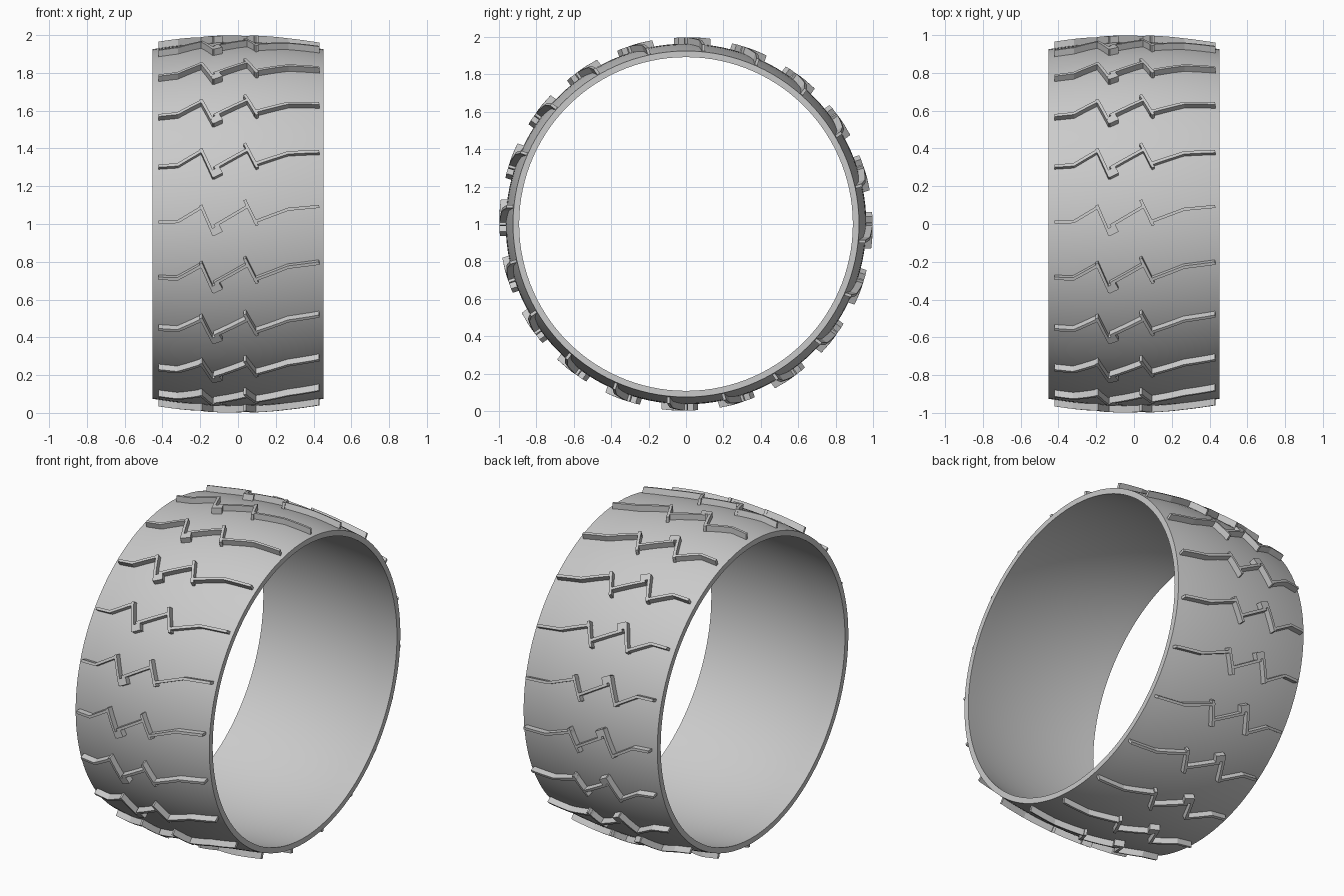
import bpy, bmesh, math
from mathutils import Vector

cube = bpy.data.objects.get("Cube")
if cube:
    bpy.data.objects.remove(cube, do_unlink=True)

HALF, WALL, CROWN, DROP, LUG = 0.453, 0.033, 0.964, 0.039, 0.035
COUNT = 20

rubber = bpy.data.materials.new("grey rubber")
rubber.use_nodes = True
colour = (0.59, 0.59, 0.59, 1)
rubber.diffuse_color = colour
rubber.node_tree.nodes["Principled BSDF"].inputs["Base Color"].default_value = colour


def crown(x):
    """Outer radius of the carcass at width x."""
    return CROWN - DROP * (x / HALF) ** 2


def finish(name, bm, smooth):
    bmesh.ops.recalc_face_normals(bm, faces=bm.faces)
    mesh = bpy.data.meshes.new(name)
    bm.to_mesh(mesh)
    bm.free()
    mesh.materials.append(rubber)
    obj = bpy.data.objects.new(name, mesh)
    bpy.context.scene.collection.objects.link(obj)
    bpy.context.view_layer.objects.active = obj
    obj.select_set(True)
    if smooth:
        bpy.ops.object.shade_smooth_by_angle(angle=math.radians(30))
    obj.select_set(False)
    return obj


# Carcass: crowned band of even wall thickness, turned about the x axis
def carcass(steps=16, sides=120):
    bm = bmesh.new()
    xs = [HALF * (2 * i / steps - 1) for i in range(steps + 1)]
    profile = [(x, crown(x)) for x in xs] + [(x, crown(x) - WALL) for x in reversed(xs)]
    rings = []
    for s in range(sides):
        a = 2 * math.pi * s / sides
        rings.append([bm.verts.new((x, -r * math.cos(a), 1 + r * math.sin(a)))
                      for x, r in profile])
    n = len(profile)
    for s in range(sides):
        a, b = rings[s], rings[(s + 1) % sides]
        for i in range(n):
            j = (i + 1) % n
            bm.faces.new((a[i], a[j], b[j], b[i]))
    finish("tyre_carcass", bm, True)


# Tread bars: mitred strips (width across, height around) following the crown
BARS = [
    (0.016, [(-0.42, 0.010), (-0.32, 0.012), (-0.19, 0.090)]),
    (0.016, [(-0.197, 0.100), (-0.128, -0.060)]),
    (0.040, [(-0.137, -0.046), (-0.090, -0.022)]),
    (0.016, [(-0.125, -0.010), (0.045, 0.090)]),
    (0.016, [(0.035, 0.128), (0.102, -0.008)]),
    (0.016, [(0.083, 0.010), (0.265, 0.078), (0.43, 0.093)]),
]


def strip_sections(points, width, pieces=4):
    pts = [Vector(p) for p in points]
    path = [a.lerp(b, k / pieces) for a, b in zip(pts, pts[1:]) for k in range(pieces)]
    path.append(pts[-1])
    for i, p in enumerate(path):
        d = (path[min(i + 1, len(path) - 1)] - path[max(i - 1, 0)]).normalized()
        side = Vector((-d.y, d.x)) * width / 2
        yield p + side, p - side


def tread_row(index):
    bm = bmesh.new()
    turn = 2 * math.pi * index / COUNT

    def place(p, lift):
        r = crown(p.x) + lift
        a = turn + math.asin(p.y / r)
        return bm.verts.new((p.x, -r * math.cos(a), 1 + r * math.sin(a)))

    for width, points in BARS:
        loops = [[place(l, LUG), place(r, LUG), place(r, -0.01), place(l, -0.01)]
                 for l, r in strip_sections(points, width)]
        for a, b in zip(loops, loops[1:]):
            for i in range(4):
                j = (i + 1) % 4
                bm.faces.new((a[i], a[j], b[j], b[i]))
        bm.faces.new(loops[0])
        bm.faces.new(loops[-1])
    finish(f"tread_row_{index + 1}", bm, False)


carcass()
for k in range(COUNT):
    tread_row(k)
